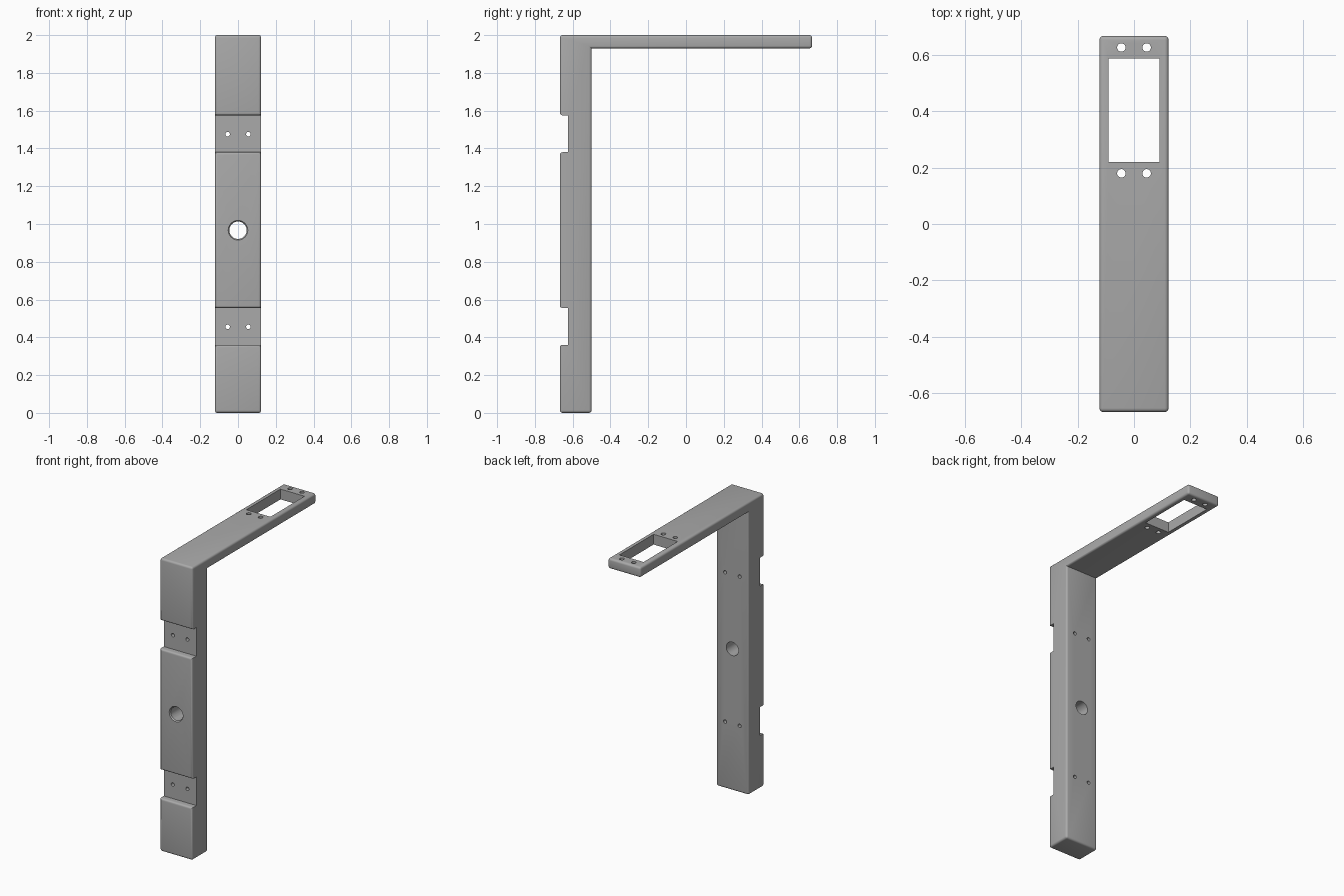
import bpy, bmesh
from math import pi
from mathutils import Matrix

cube = bpy.data.objects.get("Cube")
if cube:
    bpy.data.objects.remove(cube, do_unlink=True)

GREY = (0.4, 0.4, 0.4, 1)
grey = bpy.data.materials.new("plain grey")
grey.use_nodes = True
grey.diffuse_color = GREY
grey.node_tree.nodes["Principled BSDF"].inputs["Base Color"].default_value = GREY

HALF, FRONT, FLOOR, BACK, END = 0.123, -0.668, -0.625, -0.5, 0.668
NOTCHES = [(1.38, 1.575), (0.36, 0.555)]


def make_object(name, bm):
    bmesh.ops.recalc_face_normals(bm, faces=bm.faces)
    mesh = bpy.data.meshes.new(name)
    bm.to_mesh(mesh)
    bm.free()
    mesh.materials.append(grey)
    obj = bpy.data.objects.new(name, mesh)
    bpy.context.collection.objects.link(obj)
    return obj


# L-shaped bracket: side profile with two notches, extruded across the width
profile = [(FRONT, 0), (BACK, 0), (BACK, 1.93), (END, 1.93), (END, 2), (FRONT, 2)]
for low, high in NOTCHES:
    profile += [(FRONT, high), (FLOOR, high), (FLOOR, low), (FRONT, low)]
bm = bmesh.new()
face = bm.faces.new([bm.verts.new((-HALF, y, z)) for y, z in profile])
side = bmesh.ops.extrude_face_region(bm, geom=[face])["geom"]
for v in side:
    if isinstance(v, bmesh.types.BMVert):
        v.co.x = HALF
bmesh.ops.recalc_face_normals(bm, faces=bm.faces)


# Round the outer edges, keeping notch recesses and the inside corner sharp
def is_outer(edge):
    at_floor = any(abs(v.co.y - FLOOR) < 0.001 for v in edge.verts)
    return edge.is_convex and not at_floor


bmesh.ops.bevel(bm, geom=[e for e in bm.edges if is_outer(e)], offset=0.014,
                segments=4, profile=0.5, affect='EDGES', clamp_overlap=True)
bracket = make_object("bracket", bm)


# Cutters for the holes and the window
def cylinder(bm, x, y, z, radius, depth, along_y, flare=0):
    turn = Matrix.Rotation(pi / 2, 4, 'X') if along_y else Matrix()
    bmesh.ops.create_cone(bm, cap_ends=True, segments=32, radius1=radius,
                          radius2=radius + flare, depth=depth,
                          matrix=Matrix.Translation((x, y, z)) @ turn)


def cut(name, bm):
    cutter = make_object(name, bm)
    cutter.hide_render = True
    mod = bracket.modifiers.new(name, 'BOOLEAN')
    mod.operation = 'DIFFERENCE'
    mod.solver = 'EXACT'
    mod.object = cutter
    bpy.context.view_layer.objects.active = bracket
    bpy.ops.object.modifier_apply(modifier=name)
    bpy.data.objects.remove(cutter, do_unlink=True)


# Screw holes through the column and the arm, and the main column hole
bm = bmesh.new()
for x in (-1, 1):
    for low, high in NOTCHES:
        cylinder(bm, x * 0.055, -0.58, (low + high) / 2 - 0.002, 0.012, 0.4, True)
    for y in (0.18, 0.627):
        cylinder(bm, x * 0.045, y, 1.96, 0.015, 0.2, False)
cylinder(bm, 0, -0.58, 0.967, 0.046, 0.4, True)
cut("hole_cutter", bm)

# Flared mouth of the main hole
bm = bmesh.new()
cylinder(bm, 0, FRONT, 0.967, 0.044, 0.02, True, 0.016)
cut("flare_cutter", bm)

# Rectangular window in the arm
bm = bmesh.new()
bmesh.ops.create_cube(bm, size=1, matrix=Matrix.Translation((0, 0.404, 1.96))
                      @ Matrix.Diagonal((0.182, 0.368, 0.3, 1)))
cut("window_cutter", bm)

bpy.ops.object.select_all(action='DESELECT')
bracket.select_set(True)
bpy.context.view_layer.objects.active = bracket
bpy.ops.object.shade_smooth_by_angle(angle=pi / 6)
